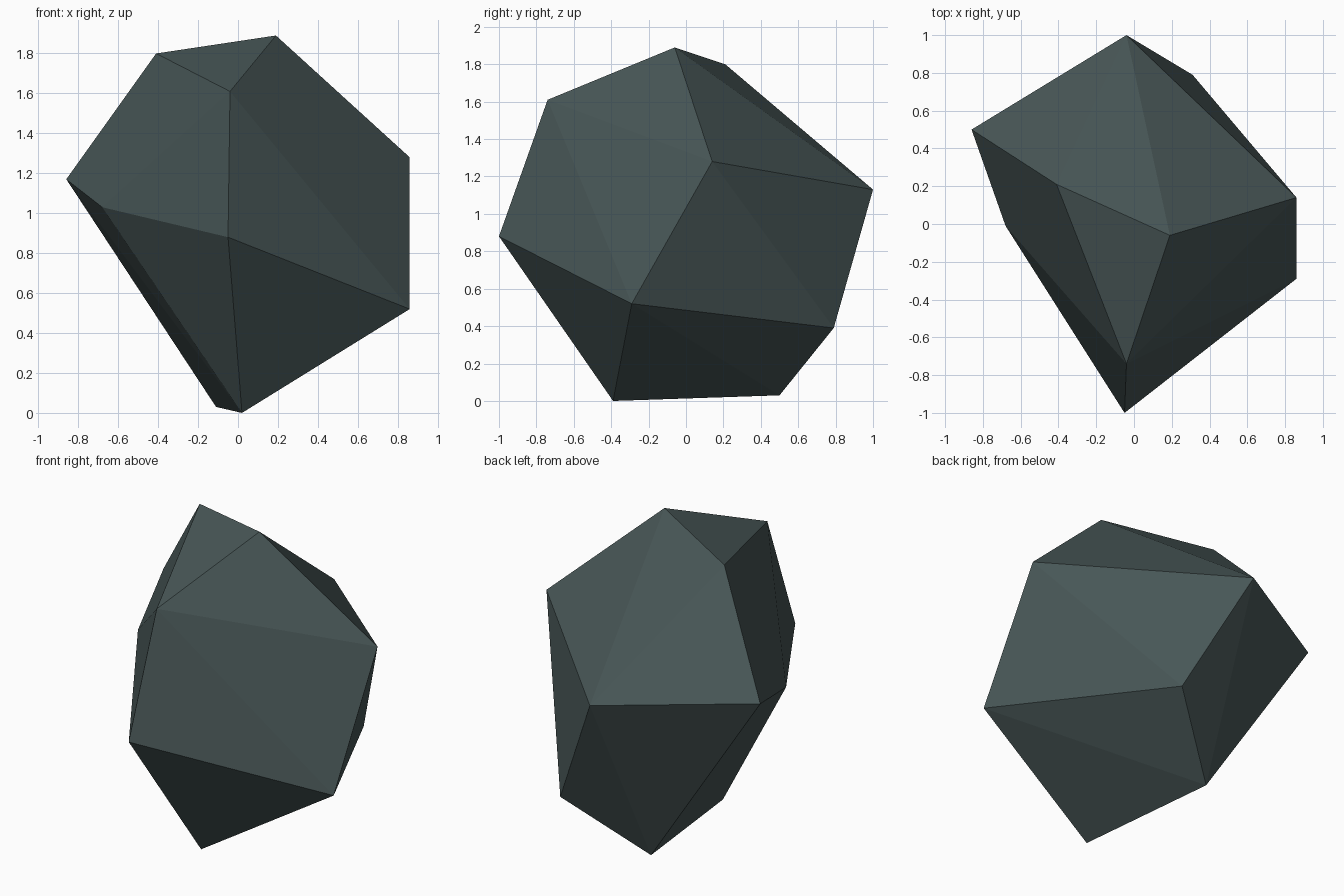
import bpy
import bmesh

if "Cube" in bpy.data.objects:
    bpy.data.objects.remove(bpy.data.objects["Cube"])

# Dark slate colour for the whole stone
slate = bpy.data.materials.new("dark slate")
slate.diffuse_color = (0.065, 0.095, 0.095, 1.0)
slate.use_nodes = True
slate.node_tree.nodes["Principled BSDF"].inputs["Base Color"].default_value = slate.diffuse_color

# The twelve corners of the faceted stone, listed from the top down
corners = [
    (0.19, -0.06, 1.89), (-0.41, 0.21, 1.80), (-0.04, -0.74, 1.61),
    (0.86, 0.14, 1.28), (-0.86, 0.50, 1.17), (-0.04, 1.00, 1.13),
    (-0.68, -0.01, 1.03), (-0.05, -1.00, 0.88), (0.86, -0.29, 0.52),
    (0.31, 0.79, 0.39), (-0.11, 0.50, 0.03), (0.02, -0.39, 0.00),
]

# Rock: flat-faced hull wrapped around the corners
bm = bmesh.new()
for co in corners:
    bm.verts.new(co)
bmesh.ops.convex_hull(bm, input=bm.verts)
bmesh.ops.recalc_face_normals(bm, faces=bm.faces)
mesh = bpy.data.meshes.new("rock")
bm.to_mesh(mesh)
bm.free()
mesh.materials.append(slate)
rock = bpy.data.objects.new("rock", mesh)
bpy.context.collection.objects.link(rock)
